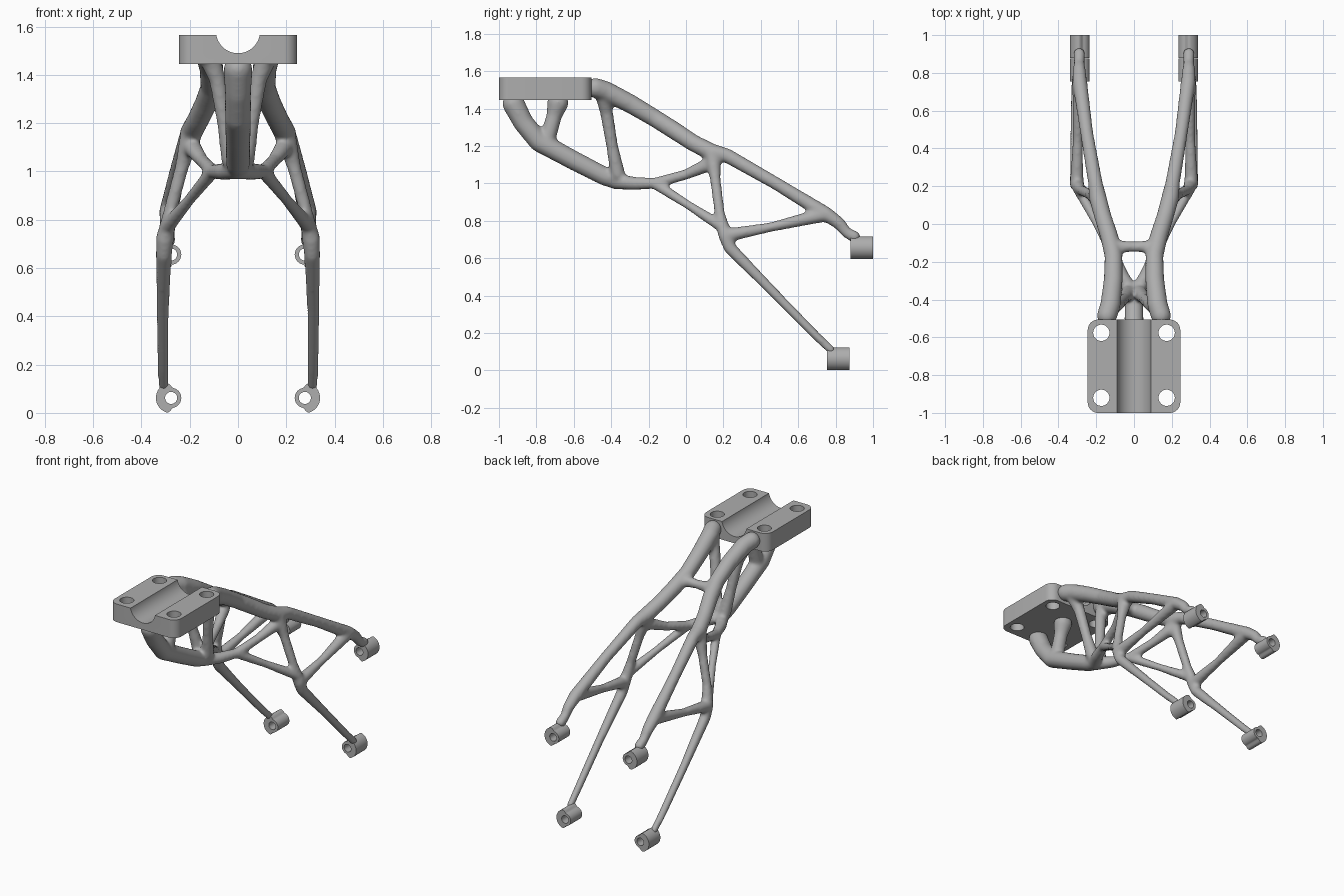
import bpy, bmesh, math
from mathutils import Vector, Matrix

cube = bpy.data.objects.get("Cube")
if cube:
    bpy.data.objects.remove(cube, do_unlink=True)

GREY = (0.42, 0.42, 0.42, 1.0)
metal = bpy.data.materials.new("plain grey metal")
metal.diffuse_color = GREY
metal.use_nodes = True
metal.node_tree.nodes["Principled BSDF"].inputs["Base Color"].default_value = GREY


def add_object(name, bm):
    bmesh.ops.recalc_face_normals(bm, faces=bm.faces)
    mesh = bpy.data.meshes.new(name)
    bm.to_mesh(mesh)
    bm.free()
    obj = bpy.data.objects.new(name, mesh)
    bpy.context.collection.objects.link(obj)
    mesh.materials.append(metal)
    return obj


def bake(obj):
    """Replace the mesh with its modified result."""
    graph = bpy.context.evaluated_depsgraph_get()
    mesh = bpy.data.meshes.new_from_object(obj.evaluated_get(graph))
    obj.modifiers.clear()
    obj.data = mesh
    if not mesh.materials:
        mesh.materials.append(metal)


def smooth(obj, angle):
    bpy.ops.object.select_all(action="DESELECT")
    obj.select_set(True)
    bpy.context.view_layer.objects.active = obj
    bpy.ops.object.shade_smooth_by_angle(angle=math.radians(angle))


def cylinder(bm, centre, radius, depth, rotation=Matrix()):
    bmesh.ops.create_cone(bm, cap_ends=True, segments=48, radius1=radius, radius2=radius,
                          depth=depth, matrix=Matrix.Translation(centre) @ rotation)


# Mounting plate: rounded block with a half-round channel and four bolt holes
bm = bmesh.new()
bmesh.ops.create_cube(bm, size=1, matrix=Matrix.Translation((0, -0.753, 1.505))
                      @ Matrix.Diagonal((0.49, 0.494, 0.12, 1)))
corners = [e for e in bm.edges if abs(e.verts[0].co.z - e.verts[1].co.z) > 0.1]
bmesh.ops.bevel(bm, geom=corners, offset=0.055, segments=8, profile=0.5, affect="EDGES")
plate = add_object("mounting_plate", bm)

bm = bmesh.new()
cylinder(bm, (0, -0.75, 1.5815), 0.0915, 1.2, Matrix.Rotation(math.pi / 2, 4, "X"))
for x in (-0.173, 0.173):
    for y in (-0.92, -0.576):
        cylinder(bm, (x, y, 1.5), 0.043, 0.4)
cutter = add_object("plate_cutter", bm)
cutter.hide_render = True
cut = plate.modifiers.new("cut", "BOOLEAN")
cut.operation = "DIFFERENCE"
cut.solver = "EXACT"
cut.object = cutter
bake(plate)
bpy.data.objects.remove(cutter, do_unlink=True)
smooth(plate, 30)


# Organic frame: tapered struts fused by remeshing and then relaxed
GROW = 0.004  # makes up for the shrinkage of the relaxing


def strut(bm, points):
    """Chain of tapered tubes with a ball at every (x, y, z, radius) point."""
    for p in points:
        bmesh.ops.create_icosphere(bm, subdivisions=3, radius=p[3] + GROW,
                                   matrix=Matrix.Translation(p[:3]))
    for p, q in zip(points, points[1:]):
        a, b = Vector(p[:3]), Vector(q[:3])
        turn = (b - a).to_track_quat("Z", "Y").to_matrix().to_4x4()
        bmesh.ops.create_cone(bm, cap_ends=True, segments=24, radius1=p[3] + GROW,
                              radius2=q[3] + GROW, depth=(b - a).length,
                              matrix=Matrix.Translation((a + b) / 2) @ turn)


# Key joints of one side
chord_knee = (0.192, 0.14, 1.165, 0.043)
fork = (0.105, -0.17, 1.0, 0.026)
leg_knee = (0.303, 0.21, 0.72, 0.034)
arm_knee = (0.287, 0.75, 0.835, 0.036)

side_struts = [
    # upper chord, from plate to upper boss
    [(0.143, -0.485, 1.51, 0.05), (0.125, -0.43, 1.493, 0.05), (0.11, -0.3, 1.427, 0.047),
     (0.108, -0.17, 1.35, 0.044), (0.13, -0.07, 1.287, 0.044), (0.165, 0.04, 1.215, 0.042),
     chord_knee, (0.205, 0.22, 1.148, 0.035), (0.25, 0.48, 1.0, 0.031), arm_knee,
     (0.29, 0.82, 0.785, 0.03), (0.29, 0.86, 0.735, 0.025), (0.29, 0.9, 0.715, 0.029)],
    # front upright
    [(0.115, -0.44, 1.465, 0.04), (0.085, -0.425, 1.38, 0.031), (0.055, -0.395, 1.2, 0.028),
     (0.03, -0.365, 1.05, 0.036)],
    # lower fork and rising brace
    [(0, -0.38, 1.01, 0.038), (0.06, -0.28, 1.0, 0.032), fork, (0.15, 0.0, 1.047, 0.024),
     (0.19, 0.12, 1.1, 0.034)],
    # falling brace
    [fork, (0.2, 0.01, 0.885, 0.02), (0.295, 0.19, 0.77, 0.028)],
    # rear upright
    [chord_knee, (0.232, 0.157, 1.02, 0.025), (0.28, 0.18, 0.84, 0.024), leg_knee],
    # arm brace
    [leg_knee, (0.298, 0.45, 0.765, 0.022), arm_knee],
    # long leg
    [leg_knee, (0.307, 0.235, 0.655, 0.03), (0.312, 0.45, 0.435, 0.023),
     (0.31, 0.7, 0.18, 0.02), (0.308, 0.775, 0.11, 0.019)],
]
centre_struts = [
    # central lower chord
    [(0, -0.922, 1.425, 0.056), (0, -0.87, 1.325, 0.051), (0, -0.785, 1.222, 0.051),
     (0, -0.6, 1.122, 0.048), (0, -0.43, 1.035, 0.046), (0, -0.36, 1.012, 0.042)],
    # plate prop
    [(0, -0.685, 1.43, 0.054), (0, -0.705, 1.36, 0.038), (0, -0.745, 1.22, 0.04)],
    # cross tie
    [(0.1, -0.12, 1.32, 0.032), (0, -0.12, 1.32, 0.024), (-0.1, -0.12, 1.32, 0.032)],
]

bm = bmesh.new()
for points in centre_struts:
    strut(bm, points)
for points in side_struts:
    for s in (-1, 1):
        strut(bm, [(s * x, y, z, r) for x, y, z, r in points])
frame = add_object("organic_frame", bm)
fuse = frame.modifiers.new("fuse", "REMESH")
fuse.mode = "VOXEL"
fuse.voxel_size = 0.0095
relax = frame.modifiers.new("relax", "SMOOTH")
relax.factor = 0.5
relax.iterations = 14
bake(frame)
smooth(frame, 180)


# Bored mounting bosses with a heavier outer side
def boss(name, side, y, z):
    bm = bmesh.new()
    n = 64
    rings = []
    for depth in (y, y + 0.12):
        outer, inner = [], []
        for i in range(n):
            a = math.tau * i / n
            t = min(max((math.cos(a) + 0.2) / 0.5, 0), 1)
            r = 0.042 + 0.021 * t * t * (3 - 2 * t)
            for ring, rad in ((outer, r), (inner, 0.025)):
                ring.append(bm.verts.new((side * (0.277 + rad * math.cos(a)), depth,
                                          z + rad * math.sin(a))))
        rings += [outer, inner]
    front_out, front_in, back_out, back_in = rings
    for r1, r2 in ((front_out, front_in), (front_in, back_in),
                   (back_in, back_out), (back_out, front_out)):
        for i in range(n):
            j = (i + 1) % n
            bm.faces.new((r1[i], r1[j], r2[j], r2[i]))
    smooth(add_object(name, bm), 35)


for label, side in (("left", 1), ("right", -1)):
    boss(label + "_upper_boss", side, 0.88, 0.656)
    boss(label + "_lower_boss", side, 0.755, 0.062)
